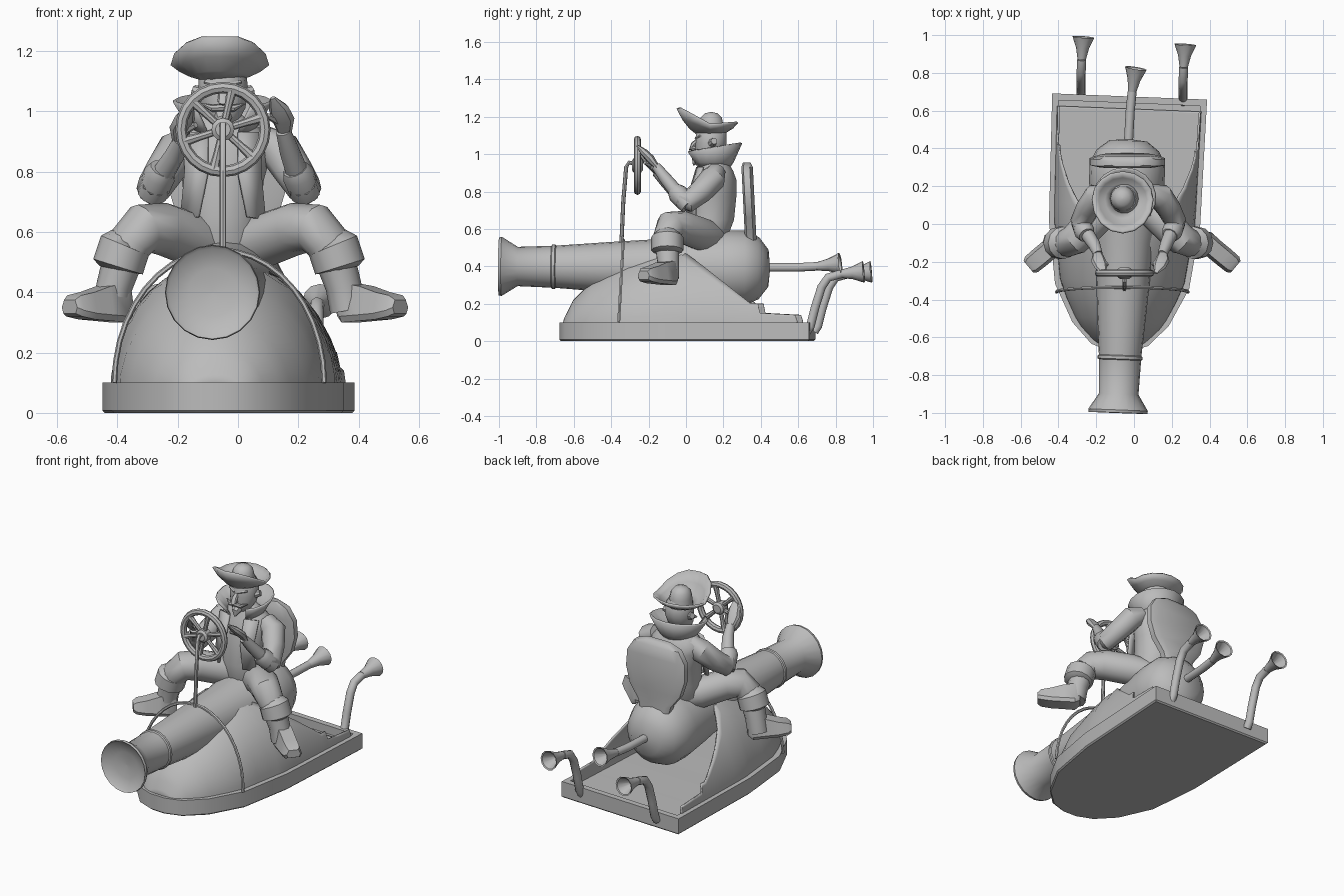
import bpy, bmesh
from math import sin, cos, pi, asin, radians
from mathutils import Vector as V

if "Cube" in bpy.data.objects:
    bpy.data.objects.remove(bpy.data.objects["Cube"])

grey = bpy.data.materials.new("plain_grey")
grey.use_nodes = True
grey.diffuse_color = (0.5, 0.5, 0.5, 1)
grey.node_tree.nodes["Principled BSDF"].inputs["Base Color"].default_value = grey.diffuse_color
parts = []


def loft(name, rings, cap=True, closed=True, thick=0):
    """Skin a list of equal-sized rings; optionally cap the ends or thicken."""
    bm = bmesh.new()
    rows = [[bm.verts.new(p) for p in r] for r in rings]
    n = len(rows[0])
    for a, b in zip(rows, rows[1:]):
        for i in range(n if closed else n - 1):
            j = (i + 1) % n
            bm.faces.new((a[i], a[j], b[j], b[i]))
    if cap and closed:
        bm.faces.new(rows[0][::-1])
        bm.faces.new(rows[-1])
    bmesh.ops.remove_doubles(bm, verts=bm.verts, dist=1e-5)
    bmesh.ops.recalc_face_normals(bm, faces=bm.faces)
    me = bpy.data.meshes.new(name)
    bm.to_mesh(me)
    bm.free()
    ob = bpy.data.objects.new(name, me)
    bpy.context.collection.objects.link(ob)
    me.materials.append(grey)
    if thick:
        m = ob.modifiers.new("thickness", "SOLIDIFY")
        m.thickness, m.offset = thick, 0
    parts.append(ob)


def tube(name, pts, radii, sides=10, axis=None, squash=1):
    """Round limb along points, one radius per point."""
    pts = [V(p) for p in pts]
    if isinstance(radii, (int, float)):
        radii = [radii] * len(pts)
    rings, u = [], None
    for i, (p, r) in enumerate(zip(pts, radii)):
        t = V(axis) if axis else pts[min(i + 1, len(pts) - 1)] - pts[max(i - 1, 0)]
        t.normalize()
        if u is None:
            u = t.cross(V((0, 0, 1)) if abs(t.z) < 0.9 else V((0, 1, 0)))
        u = (u - t * u.dot(t)).normalized()
        w = t.cross(u)
        rings.append([p + u * r * cos(a) + w * r * squash * sin(a)
                      for a in (2 * pi * k / sides for k in range(sides))])
    loft(name, rings)


def stack(name, rows, sides=14):
    """Horizontal ellipses: (x, y, z, half width, half depth)."""
    loft(name, [[(x + a * cos(2 * pi * k / sides), y + b * sin(2 * pi * k / sides), z)
                 for k in range(sides)] for x, y, z, a, b in rows])


def lerp(table, y):
    for (a, p), (b, q) in zip(table, table[1:]):
        if y <= b:
            return p + (q - p) * max(0, (y - a) / (b - a))
    return table[-1][1]


# Hull: blunt-nosed tray with a sunken floor, turned slightly off axis
HALF = [(-.675, .05), (-.64, .15), (-.53, .255), (-.33, .355), (0, .4), (.675, .41)]


def spot(x, y, z):
    return (x - .05 + .04 * y, y - .04 * x, z)


def outline(z, inset):
    side = [(y + (inset if y < -.6 else -inset if y > .6 else 0), h - inset) for y, h in HALF]
    return [spot(h, y, z) for y, h in side] + [spot(-h, y, z) for y, h in side[::-1]]


loft("hull", [outline(0, .008), outline(.008, 0), outline(.1, 0), outline(.1, .035), outline(.05, .035)])

# Cowl: arched shell, closed at the nose, cut away behind down to low side rails
HEIGHT = [(-.66, .02), (-.645, .07), (-.6, .16), (-.5, .26), (-.4, .32), (-.3, .37), (-.1, .44), (.1, .46)]
CUT = [(-.1, .54), (.1, .4), (.36, .2), (.4, .2), (.41, .15), (.6, .14), (.61, .11)]
BASE = .055


def arch(y):
    w, h = max(lerp(HALF, y) - .03, .05), lerp(HEIGHT, y)
    top = asin(min(1, (lerp(CUT, y) - BASE) / h))
    half = [(w * cos(top * k / 8), BASE + h * sin(top * k / 8)) for k in range(9)]
    return [spot(x, y, z) for x, z in half[::-1]] + [spot(-x, y, z) for x, z in half]


loft("cowl", [arch(y) for y in (-.66, -.645, -.62, -.6, -.55, -.5, -.4, -.3, -.2, -.1, -.04, 0, .1, .2, .3,
                                .36, .4, .41, .5, .6, .61)], closed=False, thick=.01)

# Cannon: turned profile of (position, radius)
A, B = V((-.085, -1, .4)), V((-.03, .44, .39))
CANNON = [(-.965, .001), (-.97, .08), (-.99, .145), (-1, .155), (-.985, .158), (-.9, .105), (-.72, .112),
          (-.715, .119), (-.7, .119), (-.695, .113), (-.4, .135), (-.1, .155), (.1, .185), (.22, .2),
          (.32, .2), (.39, .165), (.44, .1), (.45, .001)]
tube("cannon", [A.lerp(B, (y + 1) / 1.44) for y, r in CANNON], [r for y, r in CANNON], 20, axis=B - A)


# Exhaust pipes with hollow bell ends
def exhaust(name, path, bell):
    tube(name + "_pipe", path, .024, 10)
    a = V(path[-1])
    d = V(bell) - a
    tube(name + "_bell", [a, a + d * .5, a + d, a + d * .97, a + d * .3],
         [.022, .034, .058, .05, .012], 12, axis=d)


exhaust("middle_exhaust", [(-.03, .42, .395), (-.02, .6, .395), (-.01, .7, .4)], (.01, .825, .415))
for name, x, y in (("right", -.28, 0), ("left", .26, -.04)):
    exhaust(name + "_exhaust", [(x, y + .685, .05), (x, y + .705, .08), (x, y + .73, .18), (x, y + .765, .29),
                                (x, y + .8, .34), (x + .003, y + .87, .36)], (x + .012, y + .99, .37))

# Hoop, column and steering wheel
tube("hoop", [(-.062 + .348 * cos(pi * k / 20), -.36 + .025 * sin(pi * k / 20), .1 + .44 * sin(pi * k / 20))
              for k in range(21)], .009, 6)
tube("column", [(-.05, -.345, .53), (-.05, -.335, .75), (-.05, -.32, .93), (-.05, -.305, .955), (-.05, -.25, .945)],
     .011, 8)
HUB = V((-.05, -.26, .94))
rim = []
for k in range(25):
    a = 2 * pi * k / 24
    rim.append([HUB + V((cos(a), 0, sin(a))) * (.139 + .019 * cos(b)) + V((0, .019 * sin(b), 0))
                for b in (pi * j / 4 for j in range(8))])
loft("wheel_rim", rim, cap=False)
tube("wheel_hub", [HUB + V((0, d, 0)) for d in (-.03, -.02, .02, .03)], [.025, .038, .038, .025], 12)
for k in range(6):
    d = V((cos(pi * k / 3 + .3), 0, sin(pi * k / 3 + .3)))
    tube("wheel_spoke", [HUB + d * .02, HUB + d * .08, HUB + d * .14], [.012, .013, .018], 8)

# Chair: padded slab, narrow at the base and leaning slightly forwards
CHAIR = [(.5, .09), (.58, .11), (.66, .17), (.76, .2), (.86, .195), (.93, .15), (.955, .085)]
rings = []
for z, w in CHAIR:
    y = .345 - .05 * (z - .5)
    e = .034 if z < .94 else .022
    rings.append([(-.035 + sx * w * f, y + g * e, z) for sx, f, g in
                  ((1, 1, .5), (1, .75, 1), (-1, .75, 1), (-1, 1, .5), (-1, 1, -.5), (-1, .75, -.8),
                   (1, .75, -.8), (1, 1, -.5))])
loft("chair_back", rings)

# Rider's body and open coat
C = -.05
stack("torso", [(C, .12, .51, .1, .08), (C, .125, .57, .13, .105), (C, .135, .65, .125, .125),
                (C, .145, .77, .135, .127), (C, .155, .86, .16, .118), (C, .155, .91, .16, .1),
                (C, .15, .95, .115, .08), (C, .14, .99, .06, .06)])
for s in (1, -1):
    loft("coat_flap", [[(C + s * .05, .06, .93), (C + s * .05, .02, .8), (C + s * .08, .0, .65)],
                       [(C + s * .13, .09, .93), (C + s * .125, .05, .8), (C + s * .14, .05, .64)]],
         closed=False, thick=.012)

# Head and face
stack("head", [(C, .11, .95, .025, .03), (C, .11, .975, .055, .055), (C, .125, 1.01, .074, .075),
               (C, .135, 1.06, .083, .085), (C, .135, 1.11, .08, .085), (C, .135, 1.15, .06, .065)])
tube("nose", [(C, .075, 1.085), (C, .04, 1.05), (C, .03, 1.035), (C, .06, 1.025)], [.01, .016, .018, .012], 8)
tube("goatee", [(C, .08, .99), (C, .05, .97), (C, .04, .94)], [.035, .025, .003], 8)
for s in (1, -1):
    tube("moustache", [(C, .045, 1.013), (C + s * .035, .045, 1.01), (C + s * .07, .065, 1.025)],
         [.013, .012, .003], 8)
    tube("ear", [(C + s * .07, .14, 1.06), (C + s * .098, .15, 1.07)], [.024, .018], 8)
    tube("brow", [(C + s * .01, .055, 1.085), (C + s * .06, .075, 1.098)], [.009, .006], 6)

# Flared collar, open at the front
rings = []
for r, z in ((.09, .93), (.11, .96), (.155, 1.035)):
    rings.append([(C + 1.05 * r * cos(a), .14 + r * sin(a), z + (.025 * sin(a) if r > .15 else 0))
                  for a in (radians(-55 + 290 * k / 14) for k in range(15))])
loft("collar", rings, closed=False, thick=.012)

# Hat: dished brim turned up at the front, small round crown
rings = []
for f, up in ((.4, 0), (.6, .2), (.82, .55), (1, 1)):
    row = []
    for k in range(16):
        a = 2 * pi * k / 16
        front = max(0, -sin(a))
        lift = .048 + .088 * min(1, 1.1 * front) + .012 * max(0, sin(a))
        row.append((-.06 + .16 * f * cos(a), .13 + (.175 if front else .145) * f * sin(a), 1.11 + lift * up))
    rings.append(row)
loft("hat_brim", rings, cap=False, thick=.012)
stack("hat_crown", [(-.06, .135, 1.1, .068, .07), (-.06, .135, 1.16, .064, .066), (-.06, .135, 1.195, .056, .058),
                    (-.06, .135, 1.218, .036, .036), (-.06, .135, 1.225, .004, .004)])

# Arms and legs, mirrored across the rider
for s, side in ((1, "left"), (-1, "right")):
    p = lambda x, y, z, c=-.03: (c + s * x, y, z)
    hx = 0 if s > 0 else -.02
    dz = 0 if s > 0 else -.03
    tube(side + "_sleeve", [p(.11, .16, .905), p(.17, .145, .87), p(.215, .08, .8), p(.25, .01, .745),
                            p(.24, -.03, .765)], [.052, .07, .064, .058, .05])
    tube(side + "_cuff", [p(.255, .015, .725), p(.23, -.045, .79), p(.22, -.06, .81)], [.05, .054, .043])
    tube(side + "_forearm", [p(.24, -.02, .76), p(.2 + hx, -.11, .87 + dz / 2), p(.18 + hx, -.16, .935 + dz)],
         [.04, .033, .025])
    tube(side + "_hand", [p(.185 + hx, -.15, .925 + dz), p(.18 + hx, -.19, .975 + dz), p(.165 + hx, -.225, 1.01 + dz),
                          p(.145 + hx, -.26, 1.045 + dz)], [.022, .038, .034, .01], 8, squash=.6)
    tube(side + "_thumb", [p(.17 + hx, -.18, .965 + dz), p(.13 + hx, -.22, .985 + dz)], [.016, .01], 6)
    tube(side + "_thigh", [p(.02, .15, .55), p(.12, .08, .573), p(.22, -.02, .61), p(.285, -.085, .612),
                           p(.325, -.1, .565), p(.355, -.1, .5)], [.075, .09, .088, .083, .075, .06], 12)
    tube(side + "_boot_cuff", [p(.335, -.1, .565), p(.345, -.1, .555), p(.368, -.1, .485), p(.37, -.1, .475)],
         [.065, .086, .086, .06], 12)
    tube(side + "_boot_shaft", [p(.355, -.1, .5), p(.38, -.095, .42), p(.395, -.095, .34)], [.066, .06, .06])
    # Foot: box-like wedge pointing outwards
    d, n = V((s * .77, -.64, 0)), V((.64, s * .77, 0))
    heel = V(p(.36, -.07, .3, -.01))
    loft(side + "_foot", [[heel + d * t + n * (g * w) + V((0, 0, z)) for g, z in
                           ((-.8, b), (.8, b), (1, b + .02), (.7, h), (-.7, h), (-1, b + .02))]
                          for t, w, b, h in ((0, .04, .02, .1), (.03, .058, 0, .13), (.1, .055, .005, .12),
                                             (.17, .055, .01, .1), (.225, .053, .02, .09),
                                             (.245, .04, .03, .075))])

# Smooth shading with crisp edges
bpy.ops.object.select_all(action="DESELECT")
for ob in parts:
    ob.select_set(True)
bpy.context.view_layer.objects.active = parts[0]
bpy.ops.object.shade_smooth_by_angle(angle=radians(38))
